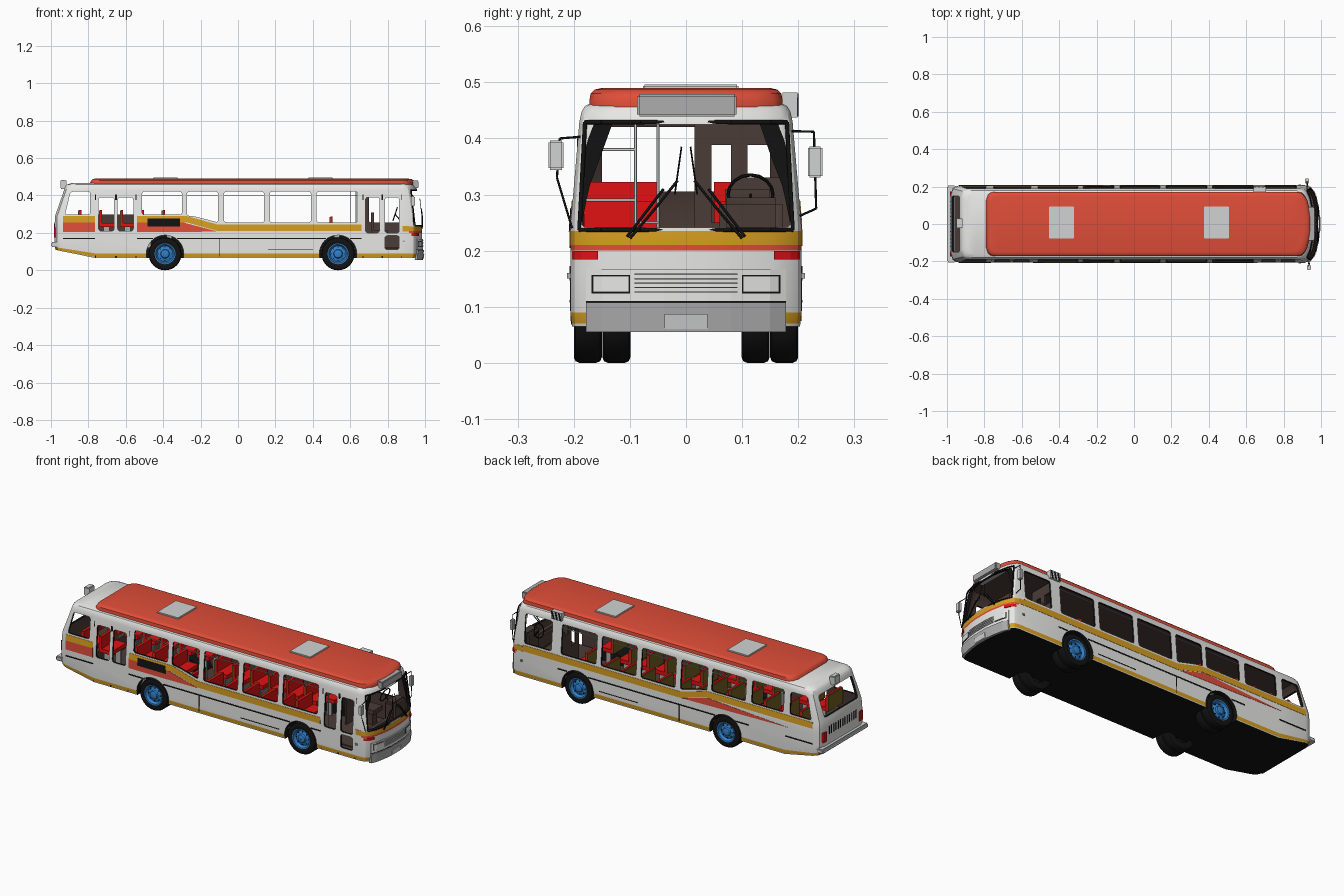
import bpy, bmesh, math
from mathutils import Vector, Matrix

if "Cube" in bpy.data.objects:
    bpy.data.objects.remove(bpy.data.objects["Cube"])
COL = dict(white=(.8, .8, .79), light_grey=(.64, .65, .65), grey=(.42, .42, .42), black=(.006, .006, .006),
           roof_red=(.74, .075, .04), seat_red=(.75, .006, .006), yellow=(.68, .34, .015),
           olive=(.17, .11, .015), hub_blue=(.03, .22, .6), interior_brown=(.07, .045, .038))
NAMES = list(COL)
ID = {n: i for i, n in enumerate(NAMES)}
for n, c in COL.items():
    bpy.data.materials.new(n).diffuse_color = (*c, 1)

def shade(ob, deg):
    bpy.ops.object.select_all(action='DESELECT')
    ob.select_set(True)
    bpy.context.view_layer.objects.active = ob
    bpy.ops.object.shade_smooth_by_angle(angle=math.radians(deg))

def finish(name, bm, mat=None, smooth=0):
    bmesh.ops.recalc_face_normals(bm, faces=bm.faces[:])
    me = bpy.data.meshes.new(name)
    bm.to_mesh(me)
    bm.free()
    ob = bpy.data.objects.new(name, me)
    bpy.context.collection.objects.link(ob)
    for m in ([mat] if mat else NAMES):
        me.materials.append(bpy.data.materials[m])
    if smooth:
        shade(ob, smooth)
    return ob

def slab(bm, pts, off):
    a = [bm.verts.new(p) for p in pts]
    b = [bm.verts.new(Vector(p) + Vector(off)) for p in pts]
    bm.faces.new(a)
    bm.faces.new(b[::-1])
    for i in range(len(a)):
        bm.faces.new((a[i - 1], b[i - 1], b[i], a[i]))

def boxes(name, mat, *items, bevel=0):
    bm = bmesh.new()
    for x0, x1, y0, y1, z0, z1 in items:
        slab(bm, [(x0, y0, z0), (x1, y0, z0), (x1, y1, z0), (x0, y1, z0)], (0, 0, z1 - z0))
    if bevel:
        bmesh.ops.bevel(bm, geom=bm.edges[:], offset=bevel, segments=2, affect='EDGES')
    return finish(name, bm, mat, 40 if bevel else 0)

def tubes(name, mat, r, *paths, seg=8):
    bm = bmesh.new()
    for path in paths:
        for a, b in zip(path, path[1:]):
            a, b = Vector(a), Vector(b)
            m = Matrix.Translation((a + b) / 2) @ (b - a).to_track_quat('Z', 'Y').to_matrix().to_4x4()
            bmesh.ops.create_cone(bm, cap_ends=True, segments=seg, radius1=r, radius2=r, depth=(b - a).length, matrix=m)
    return finish(name, bm, mat, 50)

def lerp(tab, t, k):
    for a, b in zip(tab, tab[1:]):
        if t <= b[0]:
            return a[k] + (b[k] - a[k]) * max(0, (t - a[0]) / (b[0] - a[0]))
    return tab[-1][k]
# Body levels: height, front x, rear x, half width; and the bow of the nose
LEV = [(.065, .98, -.975, .203), (.07, .981, -.976, .204), (.09, .985, -.98, .206), (.17, .985, -.98, .206),
       (.2, .985, -.98, .206), (.21, .985, -.98, .206), (.235, .985, -.98, .206), (.255, .983, -.98, .205),
       (.29, .979, -.978, .202), (.43, .957, -.93, .19), (.448, .95, -.925, .186), (.458, .942, -.915, .18),
       (.466, .92, -.89, .163)]
BOW = [(0, 0), (.04, 0), (.08, -.004), (.15, -.018), (.186, -.035), (.199, -.047), (.205, -.07)]
W = lambda z: lerp(LEV, z, 3)
front = lambda y, z: lerp(LEV, z, 1) + lerp(BOW, abs(y), 1)

def loft(levels, lift, paint):
    bm, rings = bmesh.new(), []
    for z, xf, xr, w in levels:
        h = [(xf + d, y * w / .205) for y, d in BOW[1:]] + [(.6, w), (max(-.76, xr + .1), w), (xr + .045, w),
             (xr + .026, w - .004), (xr + .011, w - .014), (xr, w - .045)]
        up = lift * max(0, min(1, (.17 - z) / .105)) / .22  # the tail rises
        rings.append([bm.verts.new((x, y, z + max(0, -.76 - x) * up)) for x, y in h + [(x, -y) for x, y in h[::-1]]])
    n = len(rings[0])
    for k, (a, b) in enumerate(zip(rings, rings[1:])):
        for i in range(n):
            f = bm.faces.new((a[i - 1], a[i], b[i], b[i - 1]))
            f.material_index = ID[paint(k, f.calc_center_median().x > .9)]
    for ring, k in ((rings[0], -1), (rings[-1], -2)):
        for i in range(n // 2 - 1):
            f = bm.faces.new((ring[i], ring[i + 1], ring[n - 2 - i], ring[n - 1 - i]))
            f.material_index = ID[paint(k, False)]
    return bm

def body_paint(k, nose):  # lower stripe all round, two stripes across the nose, black underside
    return 'black' if k == -1 else 'yellow' if k == 1 or (k == 5 and nose) else 'roof_red' if k == 4 and nose else 'white'
body = finish('body_shell', loft(LEV, .045, body_paint))

def volume():
    bm = bmesh.new()
    bm.from_mesh(body.data)
    v = bm.calc_volume(signed=True)
    bm.free()
    return v

def carve(bm, mat):  # cut one shape out of the body
    if mat:
        for f in bm.faces:
            f.material_index = ID[mat]
    cutter = finish('cutter', bm)
    cutter.hide_render = True
    before = volume()
    for solver in ('MANIFOLD', 'EXACT'):
        mod = body.modifiers.new('cut', 'BOOLEAN')
        mod.operation, mod.solver, mod.object = 'DIFFERENCE', solver, cutter
        me = bpy.data.meshes.new_from_object(body.evaluated_get(bpy.context.evaluated_depsgraph_get()))
        body.modifiers.clear()
        old, body.data = body.data, me
        if len(me.polygons) and 0 < volume() < before - 1e-7:
            break
        body.data = old
    bpy.data.objects.remove(cutter)

def rounded(p, r=.014):
    out = []
    for i, c in enumerate(p):
        c = Vector(c)
        a = c + (Vector(p[i - 1]) - c).normalized() * r
        b = c + (Vector(p[(i + 1) % len(p)]) - c).normalized() * r
        out += [a * (1 - t) ** 2 + c * 2 * t * (1 - t) + b * t * t for t in (0, .33, .67, 1)]
    return out
rect = lambda a, b, c, d: [(a, c), (b, c), (b, d), (a, d)]
# Hollow inside, then windows and wheel arches
carve(loft([(.085, .97, -.966, .194), (.235, .972, -.968, .195), (.255, .97, -.968, .194), (.29, .966, -.966, .191),
            (.43, .944, -.918, .18), (.452, .935, -.9, .172)], .045, lambda k, nose: 'interior_brown'), None)
both = [rect(-.513, -.3, .297, .42), [(-.273, .292), (-.23, .288), (-.107, .256), (-.107, .42), (-.273, .42)],
        rect(-.075, .14, .256, .42), rect(.17, .39, .256, .42), rect(.42, .64, .256, .42),
        [(-.925, .298), (-.79, .298), (-.79, .42), (-.895, .42)]]
door = [rect(-.745, -.663, .21, .39), rect(-.643, -.56, .21, .39), rect(.682, .756, .2, .39),
        rect(.786, .862, .2, .39), rect(.786, .862, .11, .185)]
WX = (-.39, .535)
for s, shapes in ((-1, both + door), (1, both + [rect(-.75, -.55, .297, .42), rect(.7, .87, .256, .42)])):
    for p in shapes:
        bm = bmesh.new()
        slab(bm, [(q.x, s * .15, q.y) for q in rounded(p)], (0, s * .1, 0))
        carve(bm, 'black')
    for x in WX:
        bm = bmesh.new()
        slab(bm, [(x + .1 * math.cos(t * math.pi / 16), s * .12, .088 + .1 * math.sin(t * math.pi / 16))
                  for t in range(32)], (0, s * .15, 0))
        carve(bm, 'black')
for x, d, p in ((.927, .2, [(-.188, .241), (.188, .241), (.176, .425), (-.176, .425)]),
                (-1.1, .195, rect(-.15, .15, .305, .42))):
    bm = bmesh.new()
    slab(bm, [(x, q.x, q.y) for q in rounded(p)], (d, 0, 0))
    carve(bm, 'black')
shade(body, 30)
# Roof panel, hatches and sign boxes
finish('roof_panel', loft([(.455, .945, -.795, .172), (.468, .945, -.79, .172), (.48, .94, -.785, .17),
       (.487, .93, -.778, .163), (.49, .91, -.765, .15)], 0, lambda k, nose: 'white'), 'roof_red', 35).data.polygons.foreach_set(
       'material_index', [0] * len(bpy.data.meshes['roof_panel'].polygons))
boxes('roof_hatches', 'light_grey', (-.455, -.32, -.077, .094, .48, .496), (.375, .508, -.077, .094, .48, .496), bevel=.003)
boxes('destination_sign', 'grey', (.9, .966, -.087, .09, .439, .479), bevel=.004)
boxes('rear_sign', 'light_grey', (-.95, -.918, -.022, .03, .435, .484), bevel=.004)
boxes('side_sign', 'light_grey', (.64, .705, .172, .199, .437, .482))
bm = bmesh.new()
for x in (.642, .663, .684):
    slab(bm, [(x, .2005, .439), (x + .01, .2005, .439), (x + .02, .2005, .48), (x + .01, .2005, .48)], (0, -.004, 0))
finish('side_sign_stripes', bm, 'black')

# Painted side stripes, seams and door gaps as thin plates
def plates(name, mat, shapes, sides=(-1, 1), lift=.0015):
    bm = bmesh.new()
    for s in sides:
        for p in shapes:
            slab(bm, [(x, s * (W(z) + lift), z) for x, z in p], (0, -s * .004, 0))
    return finish(name, bm, mat)
slope = [(-.27, .255), (-.11, .21), (-.11, .245), (-.27, .289)]
plates('yellow_stripe', 'yellow', [rect(-.935, -.765, .255, .289), rect(-.54, -.27, .255, .289), slope,
                                   rect(-.11, .66, .21, .245), rect(.88, .915, .208, .238)])
plates('yellow_stripe_left', 'yellow', [rect(-.765, -.54, .255, .289), rect(.66, .88, .21, .245)], (1,))
plates('red_stripe_right', 'roof_red', [rect(-.935, -.765, .205, .255), rect(-.54, -.29, .205, .255),
                                        [(-.29, .205), (-.11, .207), (-.29, .255)]], (-1,))
plates('red_stripe_left', 'roof_red', [[(-.78, .222), (-.12, .21), (-.28, .254)]], (1,))
plates('side_trim', 'black', [rect(-.935, -.765, .166, .173), rect(-.54, -.455, .166, .173), rect(-.325, .47, .166, .173),
                              rect(.6, .66, .166, .173), rect(.16, .4, .108, .112), rect(-.102, -.098, .075, .166)])
plates('door_gaps', 'black', [rect(x - w, x + w, .068, .405) for x, w in
                              ((-.762, .002), (-.653, .005), (-.545, .002), (.668, .002), (.771, .005), (.876, .002))], (-1,))
plates('side_vent', 'black', [rect(-.485, -.31, .234, .276)], (-1,), .003)
plates('window_rails', 'light_grey', [rect(a, b, .397, .4) for a, b in
                                      ((-.513, -.3), (-.273, -.107), (-.075, .14), (.17, .39), (.42, .64))], lift=-.002)

# Nose parts that follow the curved front
def nose(name, mat, off, *items):
    bm = bmesh.new()
    for y0, y1, z0, z1 in items:
        ys = [y0] + [y for y in sorted(s * b[0] for b in BOW[1:] for s in (-1, 1)) if y0 < y < y1] + [y1]
        for a, b in zip(ys, ys[1:]):
            slab(bm, [(front(y, z) + off, y, z) for y, z in ((a, z0), (b, z0), (b, z1), (a, z1))], (-off - .004, 0, 0))
    return finish(name, bm, mat)
pair = lambda a, b, c, d: ((a, b, c, d), (-b, -a, c, d))
nose('front_bumper', 'grey', .009, (-.178, .178, .055, .108))
nose('number_plate', 'light_grey', .012, (-.038, .038, .06, .087))
nose('headlight_panel', 'white', .003, (-.178, .178, .11, .166))
nose('grille_slats', 'grey', .006, *[(-.092, .092, z, z + .002) for z in (.125, .133, .141, .149, .157)])
nose('headlight_surrounds', 'black', .005, *pair(.1, .168, .124, .157))
nose('headlights', 'white', .008, *pair(.102, .166, .126, .155))
nose('front_lamps', 'seat_red', .005, *pair(.157, .203, .184, .199))
nose('panel_gaps', 'black', .0045, (-.178, .178, .108, .11))
frame = [(-.19, .237), (-.15, .237), (-.08, .237), (.08, .237), (.15, .237), (.19, .237), (.18, .429),
         (.15, .429), (.08, .429), (-.08, .429), (-.15, .429), (-.18, .429), (-.19, .237)]
tubes('windscreen_frame', 'black', .004, [(front(y, z), y, z) for y, z in frame])
tubes('wipers', 'black', .0025, *[[(front(y, z) + .008, y, z) for y, z in ((s * .1, .222), (s * .055, .275), (s * .015, .325))]
                                  for s in (-1, 1)], *[[(.985, s * .105, .225), (.982, s * .04, .31)] for s in (-1, 1)])
tubes('wiper_blades', 'black', .0015, *[[(.982, s * .02, .3), (.972, s * .008, .385)] for s in (-1, 1)])
# Mirrors and side lamps
boxes('mirrors', 'light_grey', (.925, .945, -.245, -.218, .344, .396), (.915, .935, .217, .243, .33, .386), bevel=.003)
tubes('mirror_arms', 'black', .002, [(.93, -.188, .403), (.935, -.225, .4), (.935, -.23, .33), (.94, -.203, .24)],
      [(.925, .188, .413), (.925, .228, .412), (.925, .232, .275), (.93, .203, .262)])
boxes('side_lamps', 'grey', (.88, .892, -.212, -.2, .15, .16), (.88, .892, .2, .212, .15, .16))
# Rear end
boxes('rear_bumper', 'light_grey', (-1, -.955, -.205, .205, .124, .15), bevel=.006)
boxes('rear_grille', 'black', *[(-.983, -.97, y / 100 - .002, y / 100 + .002, .205, .25) for y in range(-12, 13, 2)])
boxes('tail_lamps', 'seat_red', (-.985, -.96, -.175, -.148, .175, .23), (-.985, -.96, .148, .175, .175, .23))

# Wheels and wheel housings
def lathe(name, mat, x, s, *profs, n=32):
    bm = bmesh.new()
    for prof in profs:
        rings = [[bm.verts.new((x + r * math.cos(i * math.tau / n), s * y, .088 + r * math.sin(i * math.tau / n)))
                  for i in range(n)] for r, y in prof]
        for a, b in zip(rings, rings[1:]):
            for i in range(n):
                bm.faces.new((a[i - 1], a[i], b[i], b[i - 1]))
    if 'housing' in name:
        bmesh.ops.delete(bm, geom=[v for v in bm.verts if v.co.z < .06], context='VERTS')
    finish(name, bm, mat, 35)
tyre = [(.05, .194), (.06, .2), (.078, .2), (.085, .197), (.088, .19), (.088, .16), (.085, .153), (.078, .15), (.05, .152)]
rim = [(.056, .2), (.05, .199), (.046, .188), (.042, .184), (.03, .188), (.024, .19), (.021, .2), (.013, .203), (.0005, .203)]
for x, end in zip(WX, ('rear', 'front')):
    for s, side in ((-1, 'right'), (1, 'left')):
        lathe(f'{end}_{side}_tyre', 'black', x, s, tyre, [(r, y - .051) for r, y in tyre])
        lathe(f'{end}_{side}_hub', 'hub_blue', x, s, rim)
        lathe(f'{end}_{side}_wheel_housing', 'black', x, s, [(.1, .2), (.1, .095), (.001, .095)])
        nuts = [(x + .036 * math.cos(k * math.tau / 8), .088 + .036 * math.sin(k * math.tau / 8)) for k in range(8)]
        tubes(f'{end}_{side}_wheel_nuts', 'black', .003, *[[(a, s * .18, b), (a, s * .191, b)] for a, b in nuts], seg=6)
# Interior floor, driver's area, partition and rails
boxes('floor', 'interior_brown', (-.92, .93, -.185, .185, .115, .122), (-.93, -.79, -.185, .185, .125, .2))
boxes('driver_partition', 'interior_brown', (.66, .668, .015, .185, .12, .25), (.66, .668, .015, .045, .25, .445),
      (.66, .668, .08, .11, .25, .445), (.66, .668, .11, .185, .25, .33), (.66, .668, .045, .185, .388, .445))
boxes('dashboard', 'interior_brown', (.87, .935, .06, .172, .13, .295), (.9, .945, -.17, .06, .13, .225), bevel=.012)
boxes('driver_seat', 'interior_brown', (.72, .8, .07, .15, .19, .215), (.71, .727, .07, .15, .21, .31), (.74, .78, .09, .13, .12, .19))
ring = [(.84 + .012 * math.sin(k * math.tau / 16), .115 + .04 * math.cos(k * math.tau / 16),
         .3 + .035 * math.sin(k * math.tau / 16)) for k in range(17)]
tubes('steering_wheel', 'black', .003, ring, [(.84, .115, .3), (.89, .115, .24)], seg=6)
tubes('hand_rails', 'light_grey', .0025, [(.63, -.09, .12), (.63, -.09, .455)], [(.6, -.05, .12), (.6, -.05, .455)],
      [(.63, -.185, .38), (.63, -.09, .38)], [(.63, -.185, .29), (.63, -.09, .29)], [(.6, -.05, .25), (.63, -.09, .25)])
# Passenger seats, raised over the wheels and at the rear
cushions, shells, legs = [], [], []
for x, s in [(-.85 + k * .112, s) for k in range(13) for s in (-1, 1) if s > 0 or not 2 <= k + .5 <= 3]:
    top = .322 if x < -.28 else .288 if x > .44 else .25
    y0, y1 = sorted((s * .05, s * .182))
    cushions += [(x, x + .075, y0, y1, top - .09, top - .068), (x, x + .012, y0, y1, top - .07, top)]
    shells.append((x - .006, x, y0, y1, top - .09, top - .002))
    legs += [(x + .02, x + .05, y, y + .01, .12, top - .09) for y in (y0 + .01, y1 - .02)]
boxes('seat_cushions', 'seat_red', *cushions)
boxes('seat_shells', 'olive', *shells)
boxes('seat_legs', 'grey', *legs)

for m in bpy.data.materials:
    if m.users and not m.is_grease_pencil:
        m.use_nodes = True
        m.node_tree.nodes["Principled BSDF"].inputs["Base Color"].default_value = m.diffuse_color
